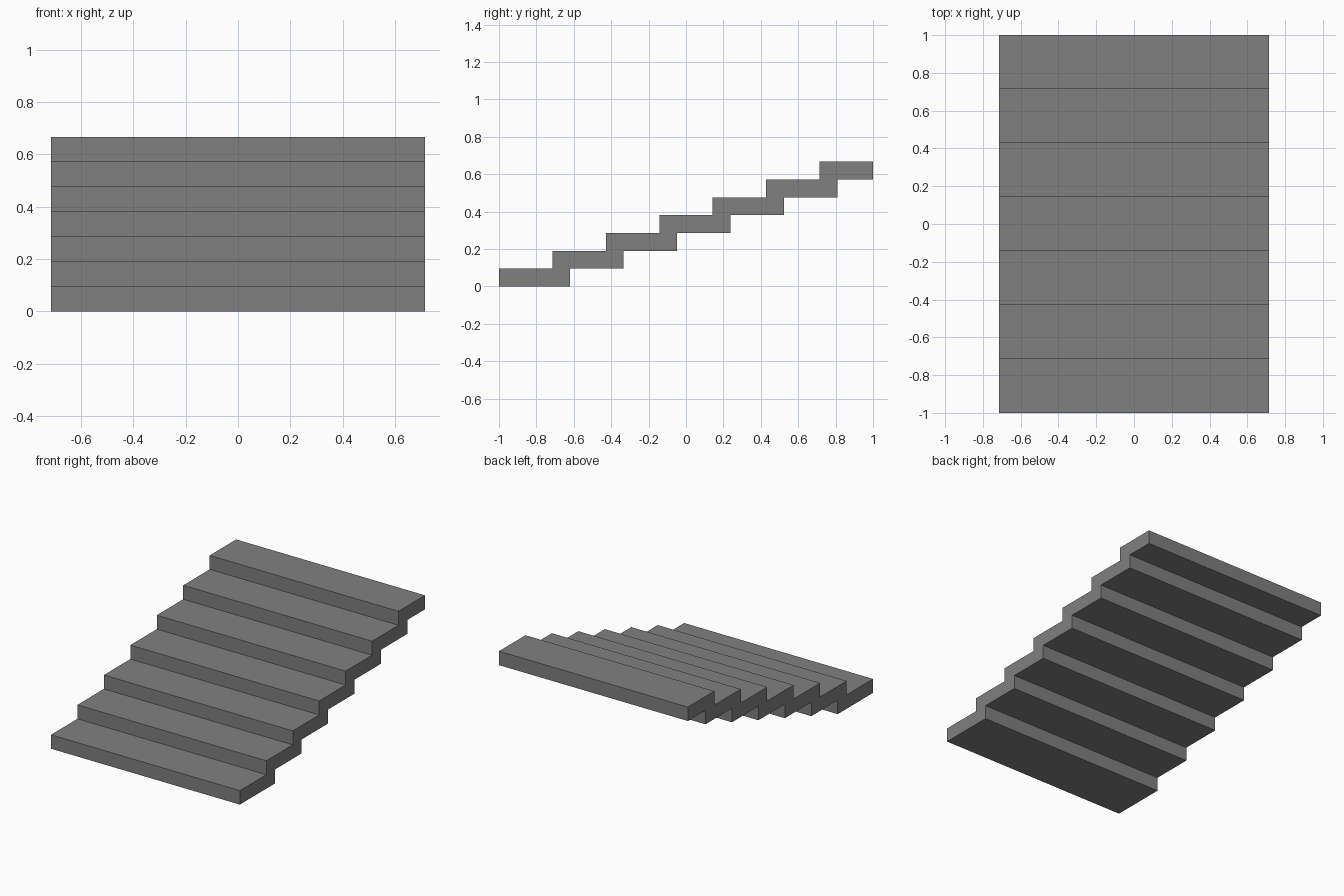
import bpy, bmesh

if "Cube" in bpy.data.objects:
    bpy.data.objects.remove(bpy.data.objects["Cube"])

STEPS = 7
TREAD = 2 / STEPS          # depth of each step
RISE = 2 / 21              # height of each step
OVERLAP = TREAD / 3        # how far each step runs under the next
HALF_WIDTH = 5 / 7

# Stepped side profile: up along the treads, back down along the underside
profile = []
for i in range(STEPS):
    y = -1 + i * TREAD
    profile += [(y, i * RISE), (y, (i + 1) * RISE)]
profile.append((1, STEPS * RISE))
profile.append((1, (STEPS - 1) * RISE))
for i in reversed(range(STEPS - 1)):
    y = -1 + (i + 1) * TREAD + OVERLAP
    profile += [(y, (i + 1) * RISE), (y, i * RISE)]

# Extrude the profile across the width
bm = bmesh.new()
side = bm.faces.new([bm.verts.new((-HALF_WIDTH, y, z)) for y, z in profile])
ext = bmesh.ops.extrude_face_region(bm, geom=[side], use_keep_orig=True)
moved = [v for v in ext["geom"] if isinstance(v, bmesh.types.BMVert)]
bmesh.ops.translate(bm, verts=moved, vec=(2 * HALF_WIDTH, 0, 0))
bmesh.ops.recalc_face_normals(bm, faces=bm.faces)
mesh = bpy.data.meshes.new("stair_flight")
bm.to_mesh(mesh)
bm.free()

# Plain grey
grey = bpy.data.materials.new("grey")
grey.diffuse_color = (0.216, 0.216, 0.216, 1)
grey.use_nodes = True
grey.node_tree.nodes["Principled BSDF"].inputs["Base Color"].default_value = grey.diffuse_color
mesh.materials.append(grey)
bpy.context.collection.objects.link(bpy.data.objects.new("stair_flight", mesh))
